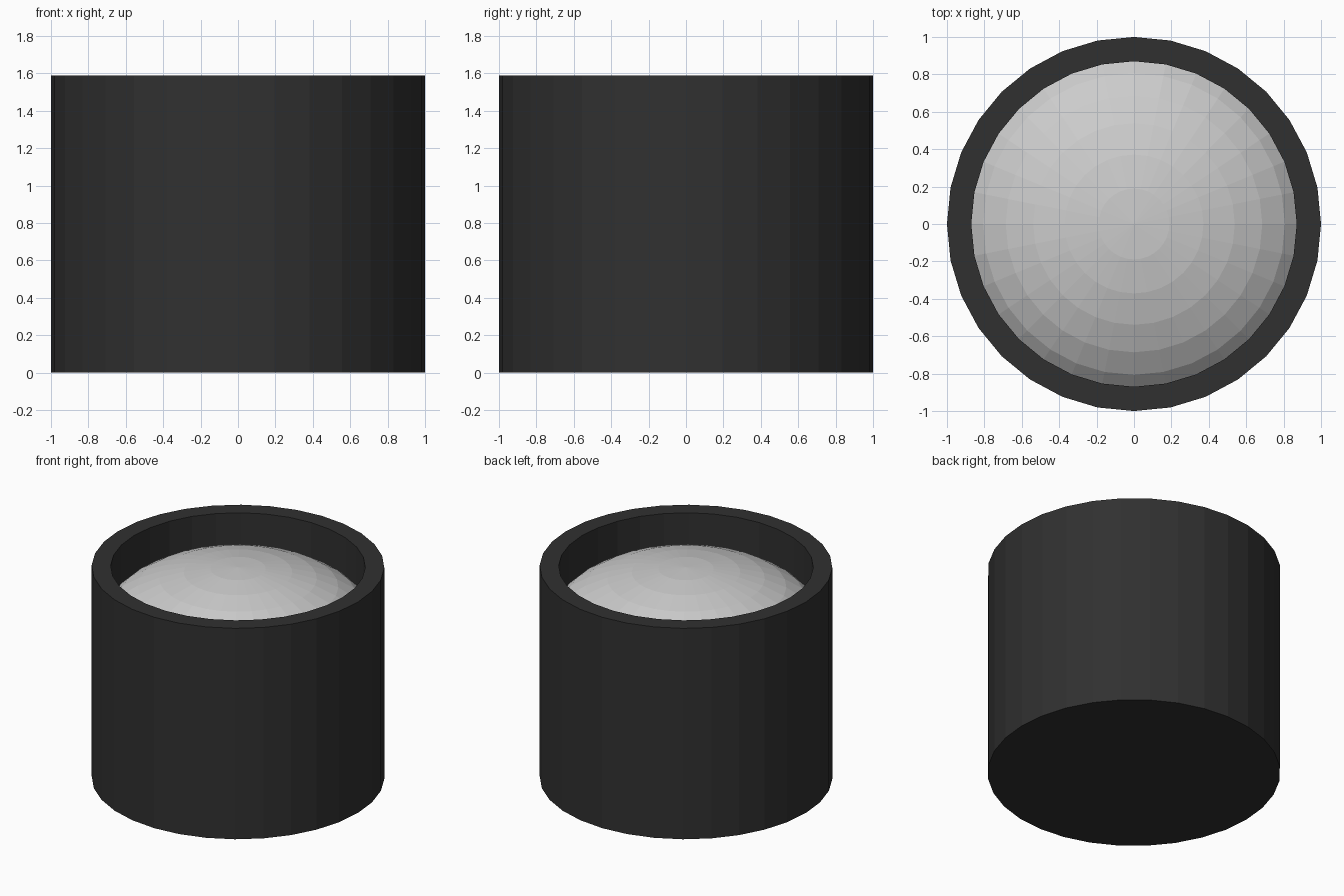
import bpy, bmesh
from mathutils import Matrix

if "Cube" in bpy.data.objects:
    bpy.data.objects.remove(bpy.data.objects["Cube"])

SIDES = 32
HEIGHT = 1.59


def add_object(name, bm):
    mesh = bpy.data.meshes.new(name)
    bmesh.ops.recalc_face_normals(bm, faces=bm.faces[:])
    bm.to_mesh(mesh)
    bm.free()
    obj = bpy.data.objects.new(name, mesh)
    bpy.context.collection.objects.link(obj)
    return obj


# Dark housing: a closed cylinder with its top inset and sunk into a well
bm = bmesh.new()
bmesh.ops.create_cone(bm, cap_ends=True, segments=SIDES, radius1=1, radius2=1,
                      depth=HEIGHT, matrix=Matrix.Translation((0, 0, HEIGHT / 2)))
top = max(bm.faces, key=lambda f: f.calc_center_median().z)
bmesh.ops.inset_region(bm, faces=[top], thickness=0.13)
for v in top.verts:
    v.co.xy = v.co.xy.normalized() * 0.87
floor = bmesh.ops.extrude_discrete_faces(bm, faces=[top])["faces"][0]
for v in floor.verts:
    v.co.z = 0.9
housing = add_object("housing", bm)
black = bpy.data.materials.new("dark_plastic")
black.diffuse_color = (0.03, 0.03, 0.03, 1)
black.use_nodes = True
black.node_tree.nodes["Principled BSDF"].inputs["Base Color"].default_value = black.diffuse_color
housing.data.materials.append(black)

# Domed lens: a flattened faceted sphere seated in the well
bm = bmesh.new()
bmesh.ops.create_uvsphere(bm, u_segments=SIDES, v_segments=16, radius=1,
                          matrix=Matrix.Translation((0, 0, 1.085)) @ Matrix.Diagonal((0.97, 0.97, 0.5, 1)))
add_object("domed_lens", bm)
